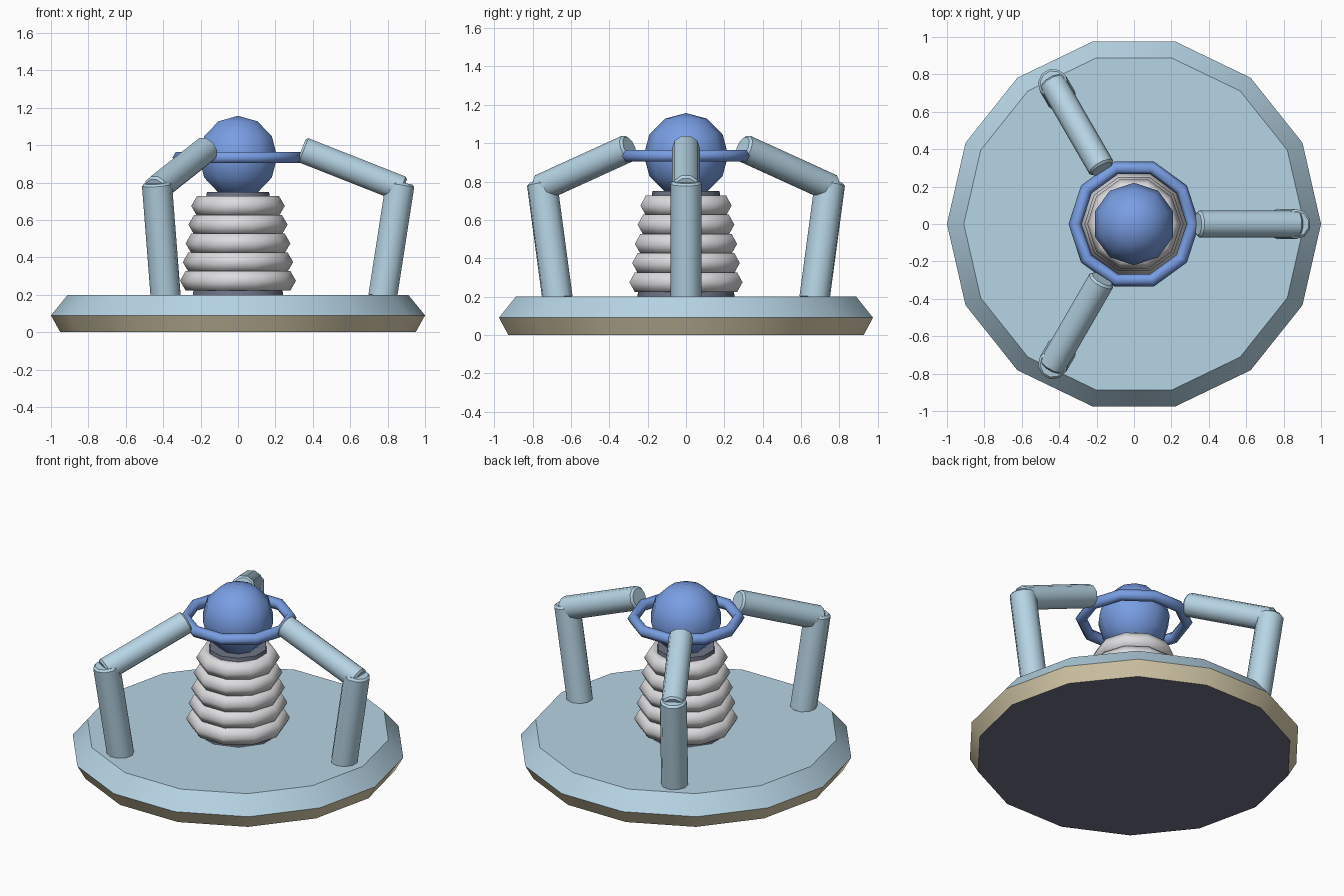
import bpy, bmesh, math
from math import pi, cos, sin, atan2, hypot, radians

if "Cube" in bpy.data.objects:
    bpy.data.objects.remove(bpy.data.objects["Cube"])


def material(name, rgb):
    m = bpy.data.materials.new(name)
    m.diffuse_color = (*rgb, 1)
    m.use_nodes = True
    m.node_tree.nodes["Principled BSDF"].inputs["Base Color"].default_value = m.diffuse_color
    return m


PALE = material("pale blue", (0.47, 0.66, 0.78))
TAN = material("tan", (0.70, 0.62, 0.42))
DARK = material("dark slate", (0.16, 0.175, 0.235))
BLUE = material("bright blue", (0.19, 0.34, 0.77))
GREY = material("light grey", (0.72, 0.71, 0.73))


def finish(name, *mats, angle=65):
    """Name, colour and shade the object just added."""
    o = bpy.context.object
    o.name = name
    for m in mats:
        o.data.materials.append(m)
    bpy.ops.object.shade_smooth_by_angle(angle=radians(angle))
    return o


def torus(name, mat, z, major, minor):
    bpy.ops.mesh.primitive_torus_add(major_segments=10, minor_segments=6,
                                     major_radius=major, minor_radius=minor, location=(0, 0, z))
    return finish(name, mat)


def rod(name, mat, a, b, radius, phi):
    """Cylinder with chamfered ends between two (radius, height) points in the plane at angle phi."""
    dr, dz = b[0] - a[0], b[1] - a[1]
    r, z = (a[0] + b[0]) / 2, (a[1] + b[1]) / 2
    bpy.ops.mesh.primitive_cylinder_add(vertices=10, radius=radius, depth=hypot(dr, dz),
                                        location=(r * cos(phi), r * sin(phi), z),
                                        rotation=(0, atan2(dr, dz), phi))
    o = bpy.context.object
    bm = bmesh.new()
    bm.from_mesh(o.data)
    rims = [e for e in bm.edges if abs(e.verts[0].co.z - e.verts[1].co.z) < 1e-4]
    bmesh.ops.bevel(bm, geom=rims, offset=0.012, segments=1, affect='EDGES')
    bm.to_mesh(o.data)
    bm.free()
    return finish(name, mat, angle=40)


# Base disc: turned from a short profile, coloured by height
SIDES = 14
bm = bmesh.new()
rings = [[bm.verts.new((r * cos(2 * pi * i / SIDES), r * sin(2 * pi * i / SIDES), z))
          for i in range(SIDES)] for r, z in ((0.95, 0), (1.0, 0.09), (0.91, 0.2))]
for lo, hi in zip(rings, rings[1:]):
    for i in range(SIDES):
        j = (i + 1) % SIDES
        bm.faces.new((lo[i], lo[j], hi[j], hi[i]))
bm.faces.new(rings[0][::-1])
bm.faces.new(rings[-1])
for f in bm.faces:
    z = f.calc_center_median().z
    f.material_index = 2 if z < 0.01 else 1 if z < 0.09 else 0
mesh = bpy.data.meshes.new("base_disc")
bm.to_mesh(mesh)
bm.free()
base = bpy.data.objects.new("base_disc", mesh)
bpy.context.collection.objects.link(base)
bpy.ops.object.select_all(action='DESELECT')
base.select_set(True)
bpy.context.view_layer.objects.active = base
finish("base_disc", PALE, TAN, DARK, angle=30)

# Neck core showing as collars above and below the bellows
bpy.ops.mesh.primitive_cone_add(vertices=10, radius1=0.255, radius2=0.175, depth=0.56,
                                location=(0, 0, 0.47))
finish("neck_core", DARK)

# Bellows rings
for i in range(5):
    torus(f"bellows_ring_{i + 1}", GREY, 0.275 + 0.1 * i, 0.25 - 0.015 * i, 0.06)

# Ball and the ring around it
bpy.ops.mesh.primitive_uv_sphere_add(segments=10, ring_count=6, radius=0.22, location=(0, 0, 0.937))
finish("ball", BLUE)
torus("ball_ring", BLUE, 0.934, 0.315, 0.035)

# Three jointed arms
for k in range(3):
    phi = 2 * pi * k / 3
    rod(f"lower_arm_{k + 1}", PALE, (0.772, 0.18), (0.868, 0.8), 0.081, phi)
    rod(f"upper_arm_{k + 1}", PALE, (0.882, 0.763), (0.34, 0.977), 0.073, phi)
